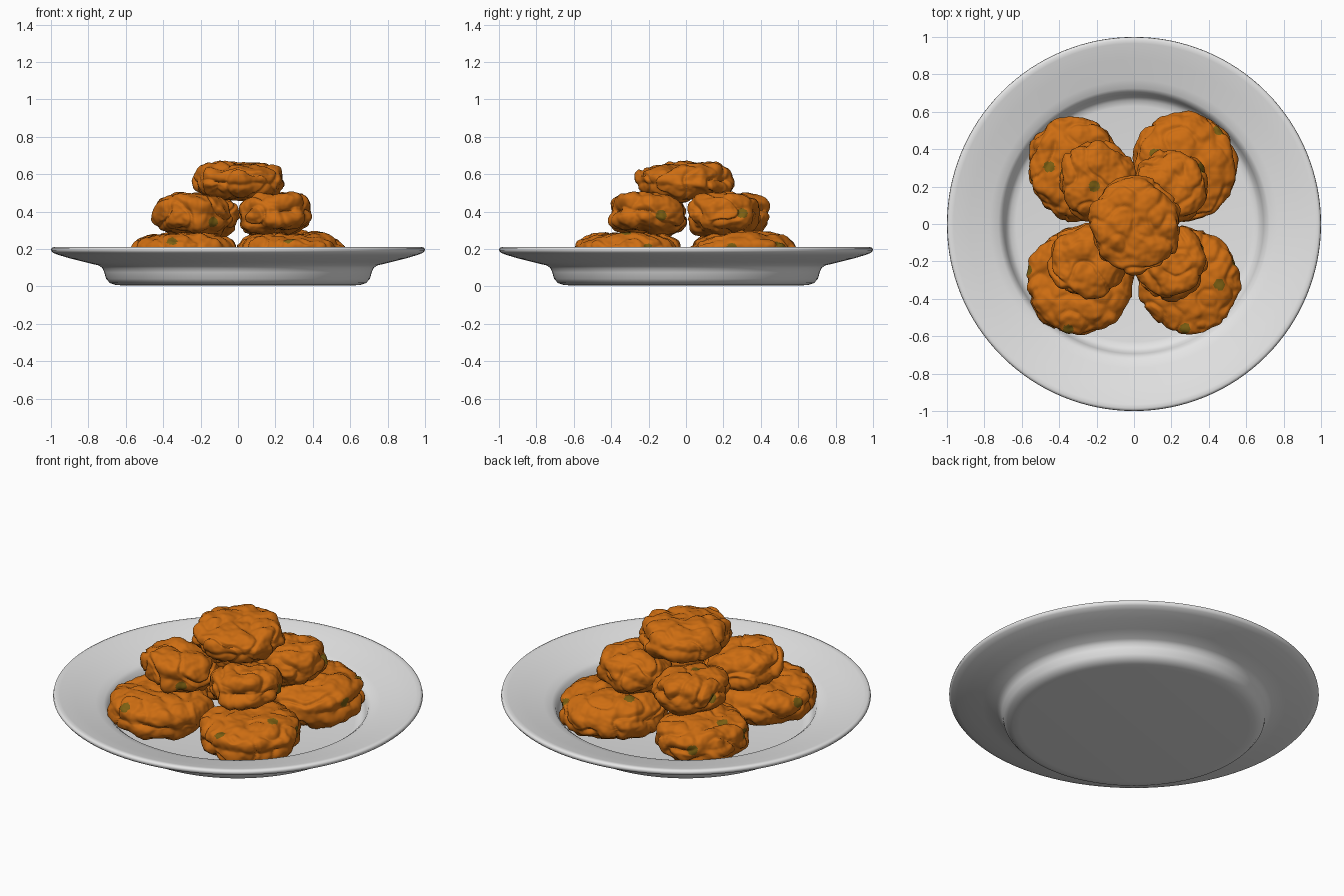
import bpy, bmesh, math
from mathutils import Vector, Euler, noise

if "Cube" in bpy.data.objects:
    bpy.data.objects.remove(bpy.data.objects["Cube"])


def material(name, rgb):
    m = bpy.data.materials.new(name)
    m.diffuse_color = (*rgb, 1)
    m.use_nodes = True
    m.node_tree.nodes["Principled BSDF"].inputs["Base Color"].default_value = m.diffuse_color
    return m


white = material("white_ceramic", (0.78, 0.78, 0.78))
orange = material("fried_orange", (0.62, 0.155, 0.006))
olive = material("herb_olive", (0.2, 0.115, 0.006))


def finish(name, bm, mats):
    me = bpy.data.meshes.new(name)
    bmesh.ops.recalc_face_normals(bm, faces=bm.faces)
    for f in bm.faces:
        f.smooth = True
    bm.to_mesh(me)
    bm.free()
    ob = bpy.data.objects.new(name, me)
    bpy.context.collection.objects.link(ob)
    for m in mats:
        me.materials.append(m)
    return ob


# Plate: closed lathe profile from the underside centre round to the well centre
profile = [(0, 0.005), (0.62, 0.005), (0.655, 0.008), (0.685, 0.018), (0.705, 0.04), (0.715, 0.075),
           (0.725, 0.098), (0.745, 0.112), (0.82, 0.13), (0.9, 0.15), (0.96, 0.168), (0.99, 0.18),
           (1.0, 0.193), (0.997, 0.205), (0.985, 0.21), (0.965, 0.207), (0.88, 0.185), (0.77, 0.157),
           (0.725, 0.145), (0.705, 0.13), (0.693, 0.1), (0.68, 0.07), (0.66, 0.052), (0.63, 0.046), (0, 0.044)]
SEG = 128
bm = bmesh.new()
rings = []
for r, z in profile:
    if r == 0:
        rings.append([bm.verts.new((0, 0, z))] * SEG)
    else:
        rings.append([bm.verts.new((r * math.cos(2 * math.pi * i / SEG),
                                    r * math.sin(2 * math.pi * i / SEG), z)) for i in range(SEG)])
for a, b in zip(rings, rings[1:]):
    for i in range(SEG):
        j = (i + 1) % SEG
        bm.faces.new(list(dict.fromkeys((a[i], a[j], b[j], b[i]))))
finish("plate", bm, [white])


# Patty: flattened superellipsoid with lumps and wrinkles; olive flecks near given points
def patty(name, centre, radii, tilt, seed, flecks):
    bm = bmesh.new()
    bmesh.ops.create_icosphere(bm, subdivisions=6, radius=1)
    rot = Euler(tilt).to_matrix()
    c, off = Vector(centre), Vector((seed * 7.3, seed * 3.1, seed * 5.7))
    p = 2.9
    for v in bm.verts:
        n = v.co.normalized()
        s = (math.hypot(n.x, n.y) ** p + abs(n.z) ** p) ** (-1 / p)
        q = Vector((n.x * s * radii[0], n.y * s * radii[1], n.z * s * radii[2]))
        lump = 0.04 * noise.noise(n * 1.6 + off)
        bump = 0.016 * noise.noise(q * 13 + off)
        crease = -0.022 * max(0, 1 - 6 * abs(noise.noise(q * 7 + off * 2)))
        grain = 0.005 * noise.noise(q * 34 + off)
        out = Vector((q.x / radii[0] ** 2, q.y / radii[1] ** 2, q.z / radii[2] ** 2)).normalized()
        flat = 1 - 0.5 * abs(out.z)
        v.co = c + rot @ (q + out * (lump * flat + bump + crease * flat + grain))
    spots = []
    for f in flecks:
        t = Vector(f)
        spots.append(min(bm.verts, key=lambda v: (v.co - t).length).co.copy())
    for f in bm.faces:
        m = f.calc_center_median()
        if any((m - s).length < 0.03 for s in spots):
            f.material_index = 1
    finish(name, bm, [orange, olive])


# Bottom layer
patty("bottom_patty_back_left", (-0.32, 0.295, 0.17), (0.245, 0.28, 0.12), (0, 0, 0.1), 1,
      [(-0.46, 0.31, 0.3), (-0.42, 0.52, 0.2), (-0.55, 0.22, 0.2)])
patty("bottom_patty_back_right", (0.27, 0.31, 0.17), (0.285, 0.285, 0.12), (0, 0, 0), 2,
      [(0.11, 0.38, 0.3), (0.54, 0.24, 0.2), (0.45, 0.5, 0.22)])
patty("bottom_patty_front_left", (-0.29, -0.31, 0.17), (0.28, 0.285, 0.12), (0, 0, 0), 3,
      [(-0.56, -0.25, 0.2), (-0.35, -0.56, 0.24)])
patty("bottom_patty_front_right", (0.29, -0.305, 0.17), (0.27, 0.28, 0.12), (0, 0, 0), 4,
      [(0.46, -0.33, 0.28), (0.27, -0.56, 0.24), (0.54, -0.2, 0.2)])

# Middle layer, leaning slightly towards the centre
patty("middle_patty_back_left", (-0.2, 0.235, 0.38), (0.2, 0.205, 0.11), (0.08, 0.1, 0), 5,
      [(-0.21, 0.2, 0.49), (-0.37, 0.3, 0.4)])
patty("middle_patty_back_right", (0.2, 0.2, 0.385), (0.195, 0.195, 0.11), (0.08, -0.12, 0), 6,
      [(0.36, 0.3, 0.39)])
patty("middle_patty_front_left", (-0.25, -0.195, 0.38), (0.205, 0.195, 0.11), (-0.1, 0.08, 0), 7,
      [(-0.13, -0.35, 0.34)])
patty("middle_patty_front_right", (0.2, -0.205, 0.385), (0.19, 0.2, 0.11), (-0.08, -0.12, 0), 8,
      [(0.37, -0.13, 0.38)])

# Top patty
patty("top_patty", (0.005, -0.005, 0.56), (0.24, 0.255, 0.1), (0, 0, 0), 9, [])
